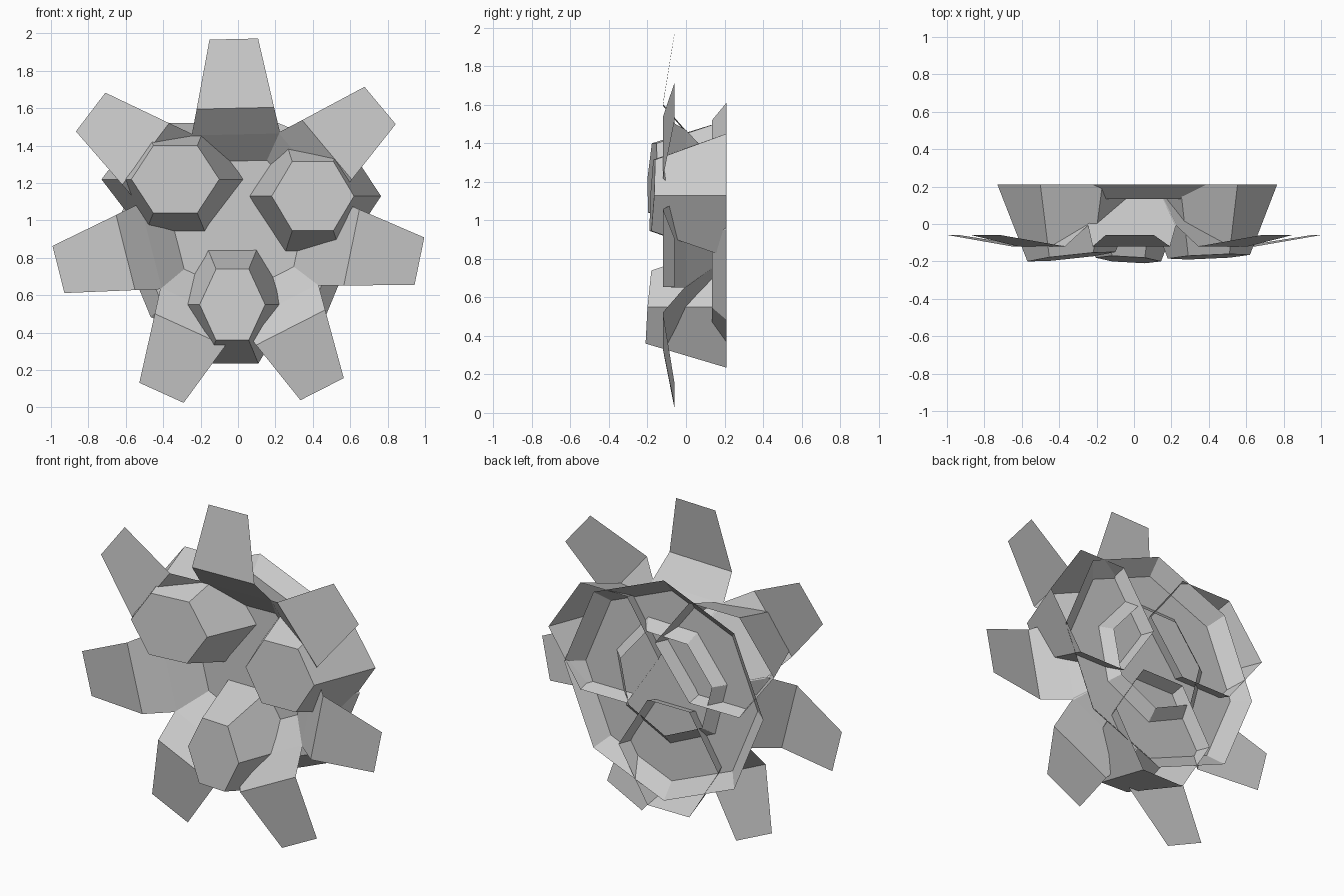
import bpy, bmesh
from math import cos, sin, radians, tau

if "Cube" in bpy.data.objects:
    bpy.data.objects.remove(bpy.data.objects["Cube"])


def make(name, verts, faces):
    me = bpy.data.meshes.new(name)
    me.from_pydata(verts, [], faces)
    bm = bmesh.new()
    bm.from_mesh(me)
    bmesh.ops.recalc_face_normals(bm, faces=bm.faces)
    bm.to_mesh(me)
    bm.free()
    ob = bpy.data.objects.new(name, me)
    bpy.context.collection.objects.link(ob)
    return ob


def cup(name, front, rim):
    # Closed front polygon joined by sloping walls to an open rim at the back
    n = len(front)
    faces = [list(range(n))]
    faces += [[i, (i + 1) % n, n + (i + 1) % n, n + i] for i in range(n)]
    return make(name, front + rim, faces)


# Shallow octagonal backing dish
def octagon(r, y):
    return [(r * cos(tau * i / 8), y, 0.95 + r * sin(tau * i / 8)) for i in range(8)]


cup("backing_dish", octagon(0.57, 0.135), octagon(0.66, 0.21))

# Seven bent leaves, profile as (radius, y, half width), poking through the dish
PROFILE = [(0.28, 0.19, 0.135), (0.48, 0.0, 0.237), (0.62, -0.12, 0.207), (0.99, -0.06, 0.13)]
for k in range(7):
    a = radians(91.3) + tau * k / 7
    verts = []
    for r, y, w in PROFILE:
        for s in (-w, w):
            verts.append((r * cos(a) - s * sin(a), y, 0.98 + r * sin(a) + s * cos(a)))
    make(f"leaf_{k + 1}", verts, [[2 * i, 2 * i + 1, 2 * i + 3, 2 * i + 2] for i in range(3)])


# Three hexagonal buds with tilted front faces
def hexagon(cx, cz, hw, hh, k, y, tx=0, tz=0):
    pts = [(-1, 0), (-k, 1), (k, 1), (1, 0), (k, -1), (-k, -1)]
    return [(cx + hw * u, y + tx * u + tz * v, cz + hh * v) for u, v in pts]


# centre x, z; front half width, height; rim half width, height; front y and tilts
BUDS = [
    (-0.335, 1.22, 0.235, 0.18, 0.395, 0.30, -0.175, 0.025, 0.01),
    (0.40, 1.13, 0.22, 0.185, 0.365, 0.32, -0.175, 0.01, 0.01),
    (-0.03, 0.55, 0.175, 0.19, 0.33, 0.315, -0.19, -0.01, 0.015),
]
for i, (cx, cz, fw, fh, rw, rh, y, tx, tz) in enumerate(BUDS):
    cup(f"bud_{i + 1}",
        hexagon(cx, cz, fw, fh, 0.5, y, tx, tz),
        hexagon(cx, cz, rw, rh, 0.42, 0.21))
